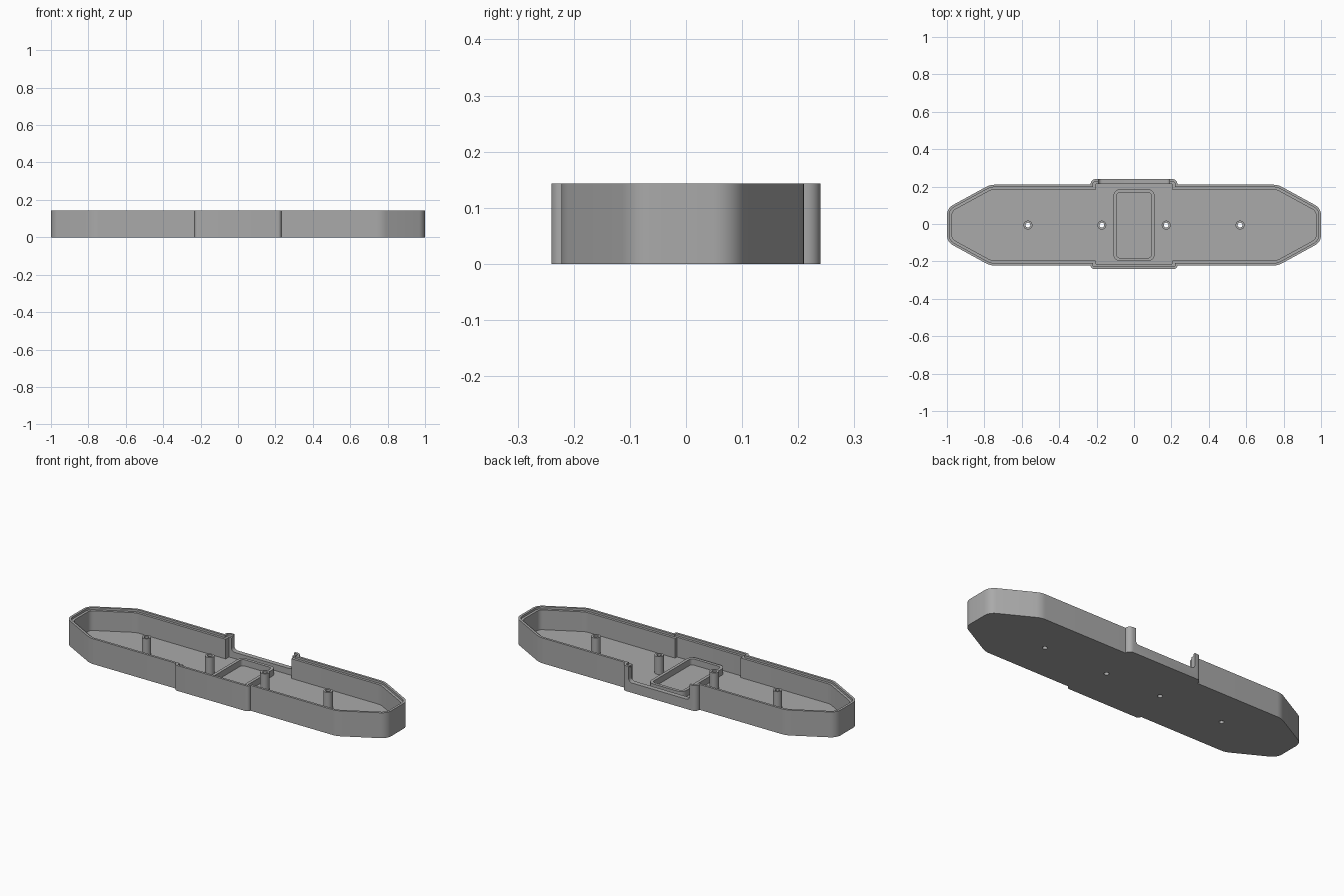
import bpy, bmesh, math
from mathutils import Vector

cube = bpy.data.objects.get("Cube")
if cube:
    bpy.data.objects.remove(cube)

grey = bpy.data.materials.new("plain grey")
grey.use_nodes = True
grey.diffuse_color = (0.4, 0.4, 0.4, 1)
grey.node_tree.nodes["Principled BSDF"].inputs["Base Color"].default_value = (0.4, 0.4, 0.4, 1)

HEIGHT, FLOOR, WALL, LIP = 0.143, 0.02, 0.027, 0.013
MID = -0.006          # y of the long axis


def rounded(corners, inset=0.0, steps=6):
    """Inset a counter-clockwise outline of (x, y, radius) and round its corners."""
    pts, n = [], len(corners)
    for i, (x, y, r) in enumerate(corners):
        p = Vector((x, y))
        a = (p - Vector(corners[i - 1][:2])).normalized()
        b = (Vector(corners[(i + 1) % n][:2]) - p).normalized()
        na, nb = Vector((-a.y, a.x)), Vector((-b.y, b.x))
        p += (na + nb) * inset / (1 + na.dot(nb))
        if r == 0:
            pts.append(p)
            continue
        r = max(r - inset, 0.004)
        turn = a.angle_signed(b)
        turn = abs(turn)
        start = p - a * r * math.tan(turn / 2)
        centre = start + na * r
        for k in range(steps + 1):
            t = turn * k / steps
            pts.append(centre - na * r * math.cos(t) + a * r * math.sin(t))
    return pts


def finish(name, bm):
    bmesh.ops.recalc_face_normals(bm, faces=bm.faces)
    mesh = bpy.data.meshes.new(name)
    bm.to_mesh(mesh)
    bm.free()
    obj = bpy.data.objects.new(name, mesh)
    bpy.context.collection.objects.link(obj)
    mesh.materials.append(grey)
    return obj


def loft(name, sections, closed=False):
    """Join (outline, z) sections; cap both ends, or close into a ring."""
    bm = bmesh.new()
    rings = [[bm.verts.new((p[0], p[1], z)) for p in pts] for pts, z in sections]
    pairs = list(zip(rings, rings[1:]))
    if closed:
        pairs.append((rings[-1], rings[0]))
    else:
        bm.faces.new(rings[0])
        bm.faces.new(rings[-1])
    for lo, hi in pairs:
        for i in range(len(lo)):
            j = (i + 1) % len(lo)
            bm.faces.new((lo[i], lo[j], hi[j], hi[i]))
    return finish(name, bm)


def circle(x, y, r, n=24):
    return [(x + r * math.cos(math.tau * i / n), y + r * math.sin(math.tau * i / n)) for i in range(n)]


def tube(name, outer, inner, z0, z1):
    return loft(name, [(outer, z0), (outer, z1), (inner, z1), (inner, z0)], closed=True)


def cut(target, cutter):
    cutter.hide_render = True
    cutter.hide_viewport = True
    mod = target.modifiers.new("cut", 'BOOLEAN')
    mod.operation, mod.solver, mod.object = 'DIFFERENCE', 'EXACT', cutter
    bpy.context.view_layer.objects.active = target
    bpy.ops.object.modifier_apply(modifier=mod.name)
    bpy.data.objects.remove(cutter)


# Tray: long outline with tapered ends and a widened middle
front, back = MID - 0.216, MID + 0.216
right_front = [(0.232, -0.24, 0.018), (0.232, front, 0), (0.77, front, 0.1), (1, MID - 0.09, 0.06)]
right_back = [(1, MID + 0.09, 0.06), (0.77, back, 0.1), (0.232, back, 0), (0.232, 0.24, 0.027)]
half = right_front + right_back
outline = half + [(-x, y, r) for x, y, r in reversed(half)]
outer, lip, inner = (rounded(outline, d) for d in (0, LIP, WALL))
tray = loft("tray", [(outer, 0), (outer, HEIGHT), (lip, HEIGHT), (lip, HEIGHT - 0.012),
                     (inner, HEIGHT - 0.012), (inner, FLOOR)])

# Opening in the back wall, with rounded lower corners
profile = rounded([(-0.19, 0.055, 0.02), (0.19, 0.055, 0.02), (0.19, 0.2, 0), (-0.19, 0.2, 0)])
bm = bmesh.new()
face = bm.faces.new([bm.verts.new((p.x, 0.19, p.y)) for p in profile])
side = bmesh.ops.extrude_face_region(bm, geom=[face])["geom"]
bmesh.ops.translate(bm, vec=(0, 0.1, 0), verts=[v for v in side if isinstance(v, bmesh.types.BMVert)])
cut(tray, finish("opening_cutter", bm))

# Screw posts, bored through the floor
parts = [tray]
for i, x in enumerate((-0.567, -0.172, 0.172, 0.567)):
    cut(tray, loft("bore_cutter", [(circle(x, MID, 0.013), -0.05), (circle(x, MID, 0.013), 0.05)]))
    parts.append(tube(f"screw_post_{i + 1}", circle(x, MID, 0.024), circle(x, MID, 0.013), FLOOR - 0.005, 0.12))

# Low rounded frame on the floor
frame = [(sx * 0.11, MID + sy * 0.192, 0.035) for sx, sy in ((-1, -1), (1, -1), (1, 1), (-1, 1))]
parts.append(tube("battery_frame", rounded(frame), rounded(frame, 0.017), FLOOR - 0.005, 0.055))

bpy.ops.object.select_all(action='DESELECT')
for part in parts:
    part.select_set(True)
bpy.context.view_layer.objects.active = tray
bpy.ops.object.shade_smooth_by_angle(angle=math.radians(30))
